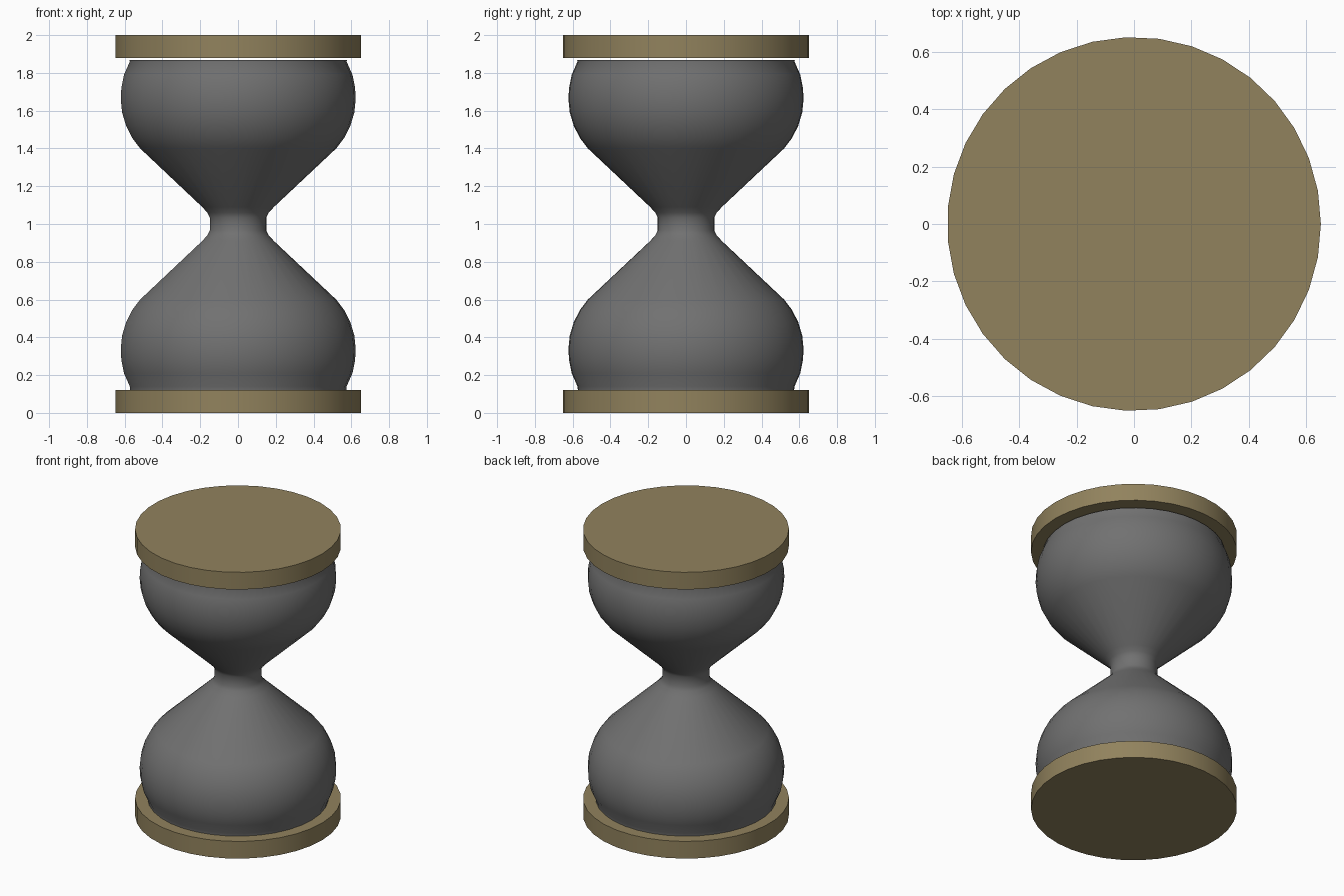
import bpy, bmesh, math

if "Cube" in bpy.data.objects:
    bpy.data.objects.remove(bpy.data.objects["Cube"])

SIDES = 35


def material(name, color):
    mat = bpy.data.materials.new(name)
    mat.diffuse_color = (*color, 1)
    mat.use_nodes = True
    mat.node_tree.nodes["Principled BSDF"].inputs["Base Color"].default_value = mat.diffuse_color
    return mat


wood = material("wood", (0.285, 0.225, 0.11))
dark_grey = material("dark_grey", (0.165, 0.165, 0.165))


def lathe(name, profile, angle, mat):
    """Spin an (r, z) profile about z and cap both ends."""
    bm = bmesh.new()
    rings = [[bm.verts.new((r * math.cos(2 * math.pi * i / SIDES),
                            r * math.sin(2 * math.pi * i / SIDES), z))
              for i in range(SIDES)] for r, z in profile]
    for a, b in zip(rings, rings[1:]):
        for i in range(SIDES):
            j = (i + 1) % SIDES
            bm.faces.new((a[i], a[j], b[j], b[i]))
    bm.faces.new(rings[0][::-1])
    bm.faces.new(rings[-1])
    mesh = bpy.data.meshes.new(name)
    bm.to_mesh(mesh)
    bm.free()
    obj = bpy.data.objects.new(name, mesh)
    bpy.context.collection.objects.link(obj)
    mesh.materials.append(mat)
    bpy.ops.object.select_all(action='DESELECT')
    obj.select_set(True)
    bpy.context.view_layer.objects.active = obj
    bpy.ops.object.shade_smooth_by_angle(angle=math.radians(angle))


# End plates
for name, z in (("bottom_plate", 0), ("top_plate", 1.88)):
    lathe(name, [(0.652, z), (0.652, z + 0.12)], 30, wood)

# Glass: upper half profile mirrored about the neck at z = 1
upper = [(0.15, 1.035), (0.163, 1.06), (0.19, 1.09), (0.52, 1.40),
         (0.562, 1.455), (0.595, 1.52), (0.616, 1.59), (0.623, 1.66),
         (0.62, 1.72), (0.606, 1.79), (0.575, 1.86), (0.577, 1.868)]
lower = [(r, 2 - z) for r, z in reversed(upper)]
lower[0] = (0.573, 0.12)
lathe("glass_bulbs", lower + upper, 50, dark_grey)
